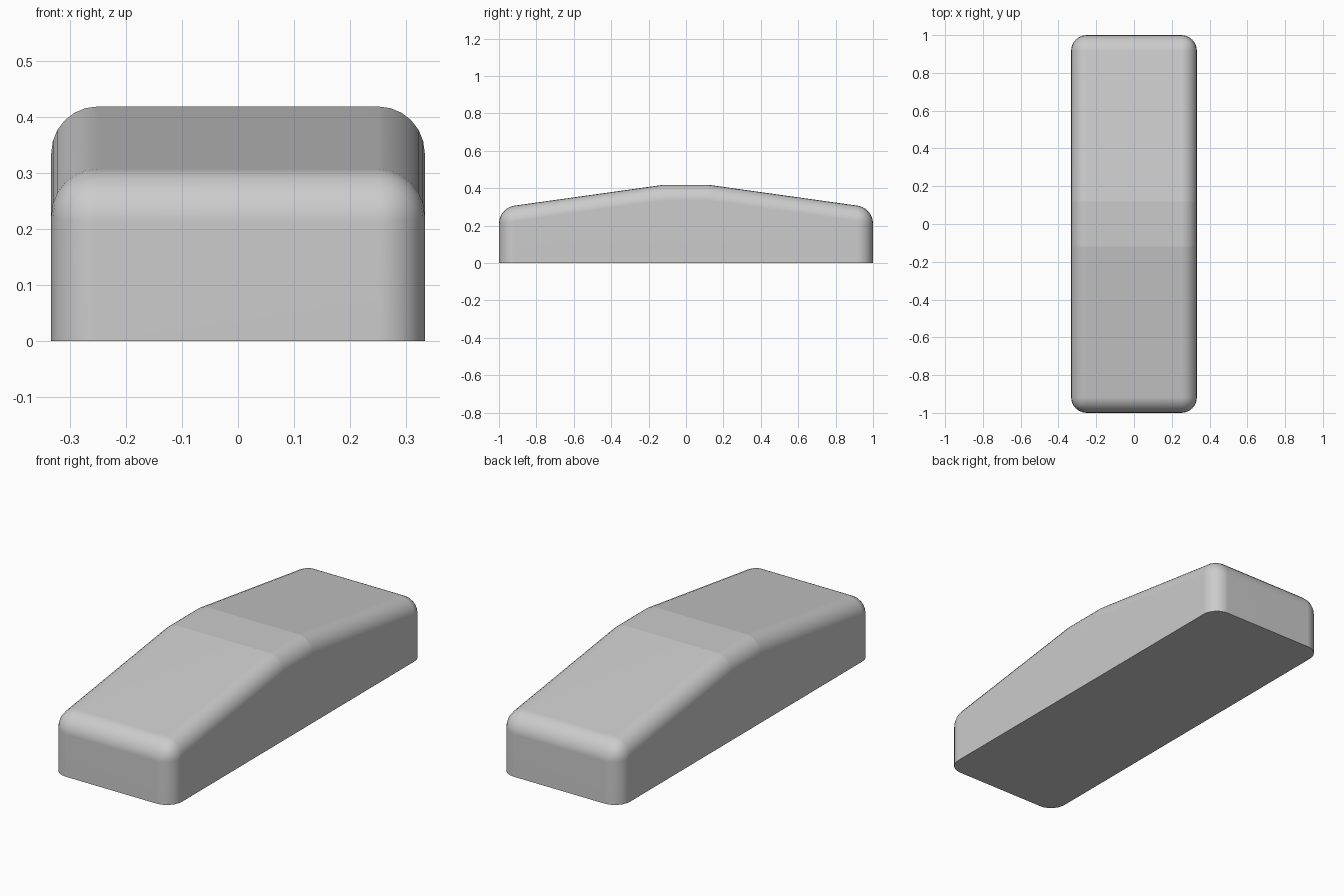
import bpy
import bmesh

cube = bpy.data.objects.get("Cube")
if cube:
    bpy.data.objects.remove(cube, do_unlink=True)

HALF_WIDTH, RIDGE, RADIUS = 0.333, 0.12, 0.083

# Flat grey material
grey = bpy.data.materials.new("light grey")
grey.use_nodes = True
colour = (0.6, 0.6, 0.6, 1)
grey.diffuse_color = colour
grey.node_tree.nodes["Principled BSDF"].inputs["Base Color"].default_value = colour

# Side profile (y, z), extruded across the width
half = [(1, 0), (1, 0.295), (RIDGE, 0.418)]
profile = half + [(-y, z) for y, z in reversed(half)]
bm = bmesh.new()
face = bm.faces.new([bm.verts.new((-HALF_WIDTH, y, z)) for y, z in profile])
extruded = bmesh.ops.extrude_face_region(bm, geom=[face])["geom"]
bmesh.ops.translate(bm, vec=(2 * HALF_WIDTH, 0, 0),
                    verts=[v for v in extruded if isinstance(v, bmesh.types.BMVert)])
bmesh.ops.recalc_face_normals(bm, faces=bm.faces[:])


def on_base(edge):
    return all(v.co.z < 0.001 for v in edge.verts)


def on_ridge(edge):
    a, b = (v.co for v in edge.verts)
    return a.y * b.y > 0 and all(abs(abs(p.y) - RIDGE) < 0.02 for p in (a, b))


# Round everything except the flat base and the two crease lines
rounded = [e for e in bm.edges if not on_base(e) and not on_ridge(e)]
bmesh.ops.bevel(bm, geom=rounded, offset=RADIUS, offset_type='OFFSET',
                segments=6, profile=0.5, affect='EDGES', clamp_overlap=True)

# Smooth shading with crisp base and creases
for f in bm.faces:
    f.smooth = True
for e in bm.edges:
    e.smooth = not (on_base(e) or on_ridge(e))

mesh = bpy.data.meshes.new("body")
bm.to_mesh(mesh)
bm.free()
mesh.materials.append(grey)
body = bpy.data.objects.new("body", mesh)
bpy.context.collection.objects.link(body)

# Keep the large faces shaded flat against the rounded edges
weighted = body.modifiers.new("flat face shading", 'WEIGHTED_NORMAL')
weighted.keep_sharp = True
